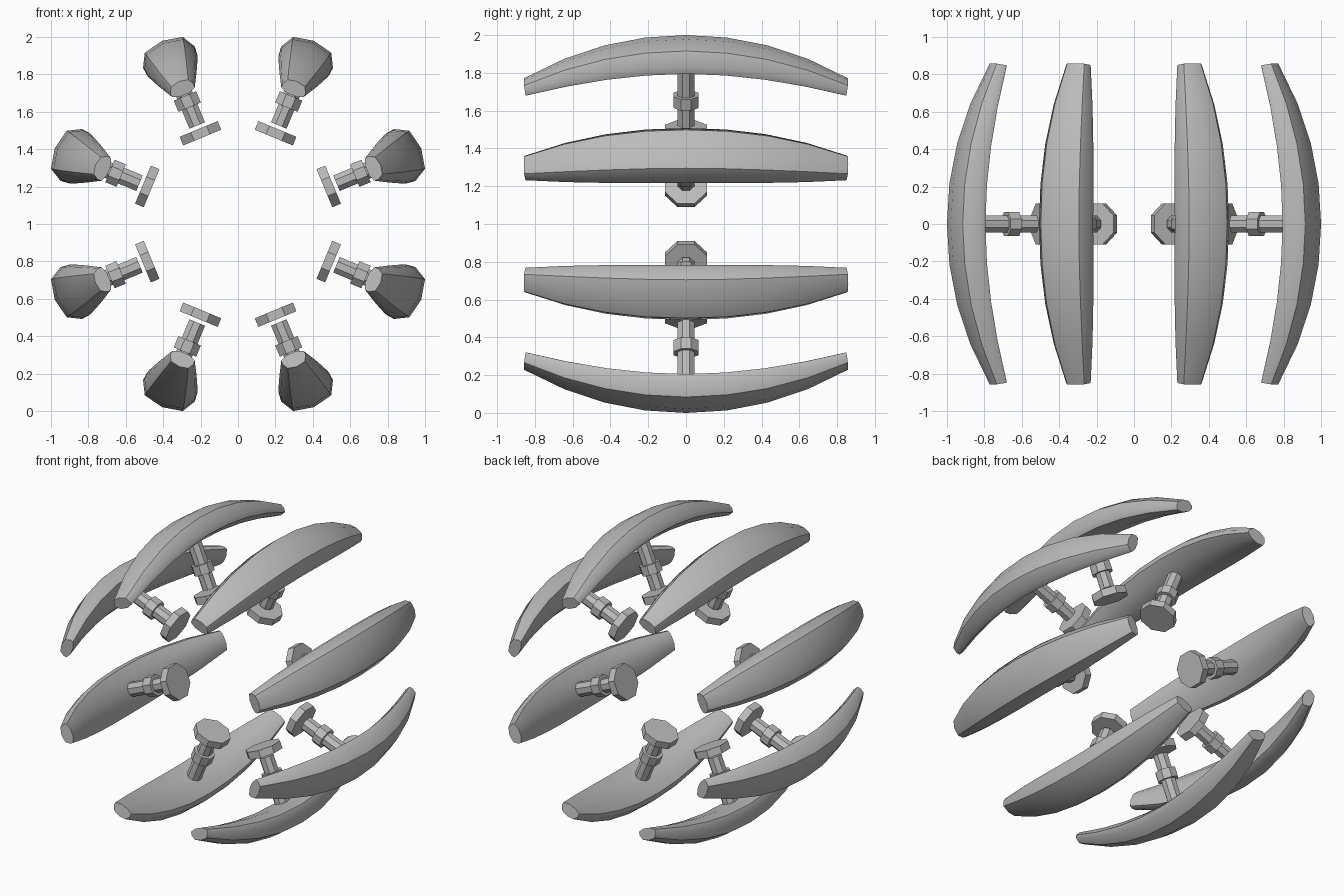
import bpy, bmesh, math
from mathutils import Matrix, Vector

if "Cube" in bpy.data.objects:
    bpy.data.objects.remove(bpy.data.objects["Cube"])

grey = bpy.data.materials.new("plain_grey")
grey.diffuse_color = (0.5, 0.5, 0.5, 1)
grey.use_nodes = True
grey.node_tree.nodes["Principled BSDF"].inputs["Base Color"].default_value = grey.diffuse_color

CENTRE = 0.97          # radius of the pad's spine at its middle
HALF = 0.852           # half length of a pad
# half cross-section of a pad: (sideways, radial offset from spine), outer to inner
RIGHT = [(0.11, 0.067), (0.15, -0.005), (0.145, -0.05), (0.06, -0.085)]
SECTION = [(0, 0.09)] + RIGHT + [(-t, r) for t, r in reversed(RIGHT)]


def add_object(name, bm, matrix, smooth):
    bmesh.ops.recalc_face_normals(bm, faces=bm.faces)
    mesh = bpy.data.meshes.new(name)
    bm.to_mesh(mesh)
    bm.free()
    mesh.materials.append(grey)
    ob = bpy.data.objects.new(name, mesh)
    bpy.context.collection.objects.link(ob)
    ob.matrix_world = matrix
    if smooth:
        bpy.ops.object.select_all(action='DESELECT')
        ob.select_set(True)
        bpy.context.view_layer.objects.active = ob
        bpy.ops.object.shade_smooth_by_angle(angle=math.radians(40))
    return ob


def make_pad(name, matrix):
    """Curved tapering bar lofted along y, bowed toward the axis at its ends."""
    bm = bmesh.new()
    rings = []
    for i in range(-4, 5):
        u = i / 4
        size = 1 - 0.55 * abs(u) ** 2.3
        spine = CENTRE - 0.185 * u * u
        tilt = math.radians(10) * u
        rings.append([bm.verts.new((t * size,
                                    u * HALF + r * size * math.sin(tilt),
                                    spine + r * size * math.cos(tilt)))
                      for t, r in SECTION])
    n = len(SECTION)
    for a, b in zip(rings, rings[1:]):
        for j in range(n):
            k = (j + 1) % n
            bm.faces.new((a[j], a[k], b[k], b[j]))
    bm.faces.new(rings[0])
    bm.faces.new(rings[-1])
    add_object(name, bm, matrix, True)


def make_octagon(name, matrix, apothem, low, high):
    """Eight-sided disc or rod along the radial direction."""
    bm = bmesh.new()
    radius = apothem / math.cos(math.pi / 8)
    turn = Matrix.Translation((0, 0, (low + high) / 2)) @ Matrix.Rotation(math.pi / 8, 4, 'Z')
    bmesh.ops.create_cone(bm, cap_ends=True, segments=8, radius1=radius,
                          radius2=radius, depth=high - low, matrix=turn)
    add_object(name, bm, matrix, False)


# eight identical arms around the y axis
for k in range(8):
    m = Matrix.Translation((0, 0, 1)) @ Matrix.Rotation(math.radians(22.5 + 45 * k), 4, 'Y')
    make_pad(f"curved_pad_{k}", m)
    make_octagon(f"stem_{k}", m, 0.045, 0.57, 0.92)
    make_octagon(f"collar_{k}", m, 0.065, 0.676, 0.741)
    make_octagon(f"foot_disc_{k}", m, 0.11, 0.50, 0.55)
